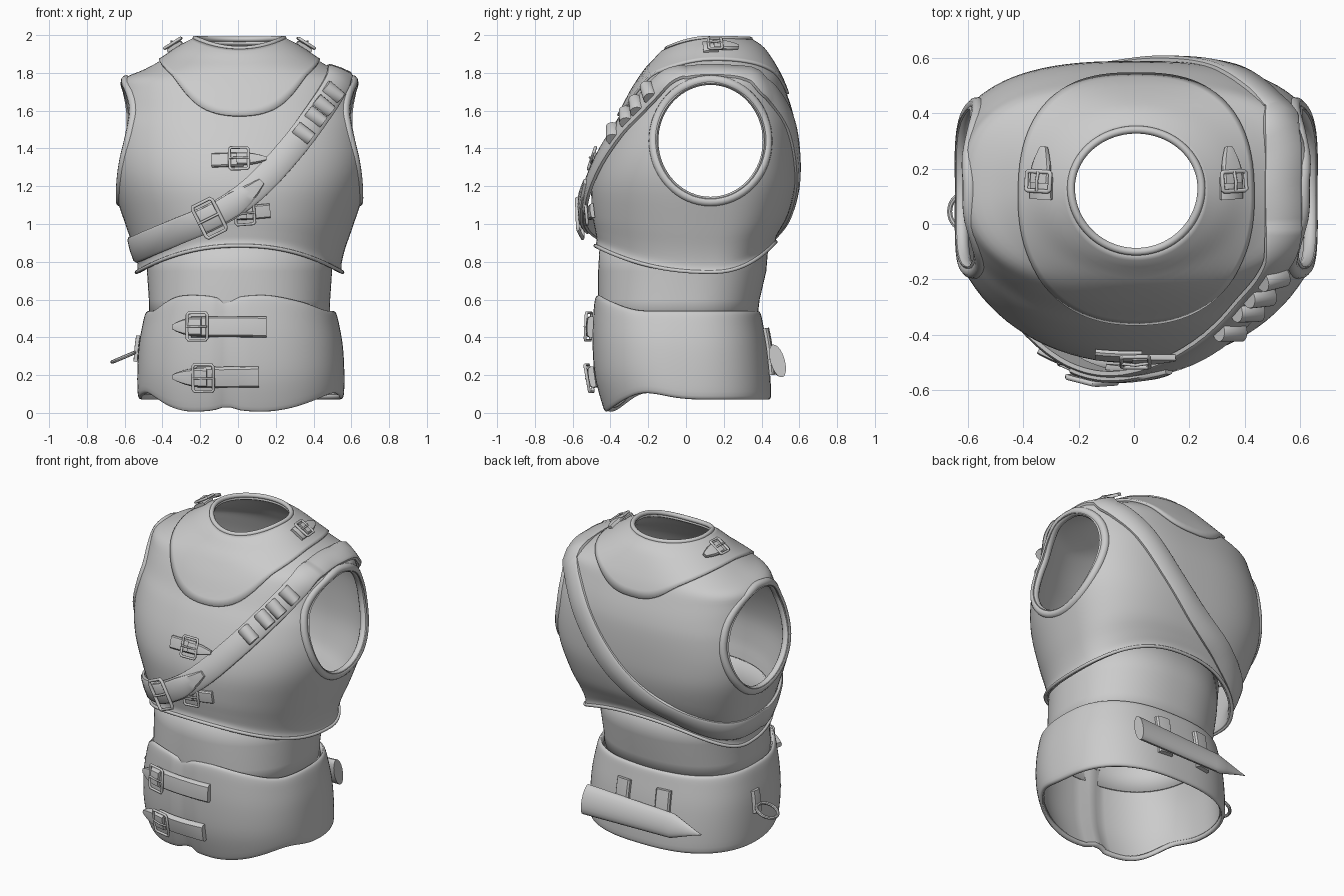
import bpy, bmesh, math
from math import sin, cos, pi, exp
from mathutils import Vector as V
from mathutils.bvhtree import BVHTree

if "Cube" in bpy.data.objects:
    bpy.data.objects.remove(bpy.data.objects["Cube"])

N = 96
PILLOW = [(-1, 0), (-1, .6), (-.82, 1), (0, 1.12), (.82, 1), (1, .6), (1, 0)]
OVAL = [(cos(i*pi/10), sin(i*pi/10)) for i in range(20)]
ARCH = [(cos(i*pi/10), sin(i*pi/10)) for i in range(11)]


def catmull(pts, steps, closed=False):
    n, out = len(pts), []
    g = (lambda i: pts[i % n]) if closed else (lambda i: pts[max(0, min(n-1, i))])
    for i in range(n if closed else n-1):
        for s in range(steps):
            t = s/steps
            out.append([.5*(2*b+(c-a)*t+(2*a-5*b+4*c-d)*t*t+(3*b-a-3*c+d)*t**3)
                        for a, b, c, d in zip(g(i-1), g(i), g(i+1), g(i+2))])
    return out if closed else out+[list(pts[-1])]


def add(name, verts, faces, recalc=False):
    me = bpy.data.meshes.new(name)
    me.from_pydata([tuple(v) for v in verts], [], faces)
    if recalc:
        bm = bmesh.new()
        bm.from_mesh(me)
        bmesh.ops.recalc_face_normals(bm, faces=bm.faces)
        bm.to_mesh(me)
        bm.free()
    ob = bpy.data.objects.new(name, me)
    bpy.context.collection.objects.link(ob)
    smooth(ob)
    return ob


def smooth(ob):
    bpy.ops.object.select_all(action='DESELECT')
    bpy.context.view_layer.objects.active = ob
    ob.select_set(True)
    bpy.ops.object.shade_smooth_by_angle(angle=math.radians(40))


def shell(name, rows, thick):
    """Open tube from stacked rings, thickened inward; returns object and BVH."""
    vs = [p for r in rows for p in r]
    n = len(rows[0])
    fs = [(j*n+i, j*n+(i+1) % n, (j+1)*n+(i+1) % n, (j+1)*n+i)
          for j in range(len(rows)-1) for i in range(n)]
    ob = add(name, vs, fs)
    m = ob.modifiers.new("thickness", 'SOLIDIFY')
    m.thickness, m.offset = thick, -1
    return ob, BVHTree.FromPolygons(vs, fs)


def ring(zs, zf, zb, xh, yf, yb, nf, nb, yc=.13, cx=.008):
    out = []
    for i in range(N):
        c, s = cos(2*pi*i/N), sin(2*pi*i/N)
        n, yh, z2 = (nb, yb-yc, zb) if s > 0 else (nf, yc-yf, zf)
        x = math.copysign(abs(c)**(2/n), c)*xh
        y = math.copysign(abs(s)**(2/n), s)*yh
        out.append(V((cx+x, yc+y, zs+(z2-zs)*s*s)))
    return out


def snap(bvh, pts, off=0., closed=False):
    """Lay a path on a surface; returns (position, normal) frames."""
    hits = [bvh.find_nearest(V(p))[:2] for p in pts]
    ns, n = [h[1] for h in hits], len(pts)
    for _ in range(8):
        ns = [(ns[i-1 if i or closed else 0]+ns[i]+ns[(i+1) % n if closed else min(i+1, n-1)]).normalized()
              for i in range(n)]
    return [(h[0]+m*(off(h[0]) if callable(off) else off), m) for h, m in zip(hits, ns)]


def sweep(name, fr, width, thick, section=PILLOW, closed=False):
    n, k, vs = len(fr), len(section), []
    val = lambda f, t: f(t) if callable(f) else f
    for i, (p, nor) in enumerate(fr):
        a = fr[i-1 if i or closed else 0][0]
        b = fr[(i+1) % n if closed else min(i+1, n-1)][0]
        side = (b-a).normalized().cross(nor).normalized()
        t = i/(n-1)
        vs += [p+side*u*val(width, t)/2+nor*h*val(thick, t) for u, h in section]
    fs = [(i*k+j, i*k+(j+1) % k, (i+1) % n*k+(j+1) % k, (i+1) % n*k+j)
          for i in range(n if closed else n-1) for j in range(k)]
    if not closed:
        fs += [tuple(range(k)), tuple(range((n-1)*k, n*k))]
    return add(name, vs, fs, True)


def tube(name, pts, r, closed=True):
    cu = bpy.data.curves.new(name, 'CURVE')
    cu.dimensions, cu.bevel_depth, cu.bevel_resolution, cu.use_fill_caps = '3D', r, 3, True
    sp = cu.splines.new('POLY')
    sp.points.add(len(pts)-1)
    for q, p in zip(sp.points, pts):
        q.co = (*p, 1)
    sp.use_cyclic_u = closed
    ob = bpy.data.objects.new(name, cu)
    bpy.context.collection.objects.link(ob)
    bpy.ops.object.select_all(action='DESELECT')
    bpy.context.view_layer.objects.active = ob
    ob.select_set(True)
    bpy.ops.object.convert(target='MESH')
    smooth(bpy.context.object)


def buckle(name, p, nor, tan, length, height, r=.008):
    side = tan.cross(nor).normalized()
    tan = nor.cross(side).normalized()
    tube(name+"_frame", [p+tan*u*length/2+side*v*height/2 for u, v in
         [(-1, -.85), (-.85, -1), (.85, -1), (1, -.85), (1, .85), (.85, 1), (-.85, 1), (-1, .85)]], r)
    tube(name+"_prong", [p-tan*length/2+nor*.006, p+nor*.012, p+tan*length*.5+nor*.004], r*.7, False)


def lerp_path(a, b, n=24):
    return [V(a).lerp(V(b), i/n) for i in range(n+1)]


def tip(w, start):
    return lambda t: w if t < start else w*(1-.7*((t-start)/(1-start))**1.5)


def buckle_strap(name, bvh, a, b, w, at, size, off=.004, thick=.02):
    """Short strap from a to a pointed tip at b, with its buckle at fraction `at`."""
    path = lerp_path(a, b)
    base = snap(bvh, path[:int(24*at)+3], off)
    sweep(name+"_strap", base, w, thick)
    tongue = snap(bvh, path[max(0, int(24*at)-1):], off+thick*.6)
    sweep(name+"_tongue", tongue, tip(w*.9, .3), thick)
    p, nor = snap(bvh, path, off+thick*1.5)[int(24*at)]
    buckle(name+"_buckle", p, nor, V(b)-V(a), *size)


# Vest: side z, front z, back z, half width, front y, back y, exponents
vest_rows = catmull([
    (.745, .885, .905, .545, -.48, .475, 2.2, 2.3),
    (.785, .915, .935, .54, -.473, .48, 2.2, 2.3),
    (.87, .96, .98, .56, -.48, .505, 2.2, 2.4),
    (1.0, 1.05, 1.06, .605, -.495, .545, 2.2, 2.6),
    (1.2, 1.2, 1.2, .67, -.50, .58, 2.2, 2.7),
    (1.35, 1.35, 1.35, .69, -.462, .588, 2.25, 2.7),
    (1.5, 1.5, 1.5, .675, -.395, .582, 2.3, 2.7),
    (1.6, 1.6, 1.6, .655, -.337, .563, 2.3, 2.7),
    (1.7, 1.7, 1.7, .635, -.285, .53, 2.3, 2.7),
    (1.77, 1.77, 1.77, .61, -.24, .502, 2.3, 2.7),
    (1.82, 1.82, 1.82, .50, -.205, .475, 2.2, 2.6),
    (1.87, 1.86, 1.87, .41, -.165, .445, 2.1, 2.4),
    (1.93, 1.90, 1.93, .32, -.13, .40, 2, 2.1),
    (1.975, 1.92, 1.97, .235, -.10, .34, 2, 2)], 4)
rows = [ring(*r) for r in vest_rows]
vest, body = shell("vest", rows, .018)
tube("vest_hem", rows[0], .01)
tube("neck_rim", [p+V((0, 0, .008)) for p in rows[-1]], .014)

# Armholes cut through the vest, each with a rolled rim
for sx, label in ((-1, "right"), (1, "left")):
    bpy.ops.mesh.primitive_cylinder_add(vertices=64, radius=1, depth=.6, location=(sx*.75, .13, 1.44),
                                        rotation=(0, pi/2, 0))
    cut = bpy.context.object
    cut.name, cut.scale, cut.hide_render = "armhole_cutter_"+label, (.305, .285, 1), True
    cut.hide_set(True)
    m = vest.modifiers.new("armhole", 'BOOLEAN')
    m.operation, m.solver, m.object = 'DIFFERENCE', 'EXACT', cut
    rim = []
    for i in range(64):
        a = 2*pi*i/64
        o = V((sx*2, .13+.302*cos(a), 1.44+.322*sin(a)))
        rim.append(body.ray_cast(o, V((-sx, 0, 0)))[0]-V((sx*.016, 0, 0)))
    tube("armhole_rim_"+label, rim, .026)

# Shoulder yoke lying over the vest
yoke = []
for j in range(13):
    t, row = j/12, []
    for i in range(N):
        c, s = cos(2*pi*i/N), sin(2*pi*i/N)
        e = 2/(2.6 if s > 0 else 2.25)
        o = V((.008+math.copysign(abs(c)**e, c)*.42, .09+math.copysign(abs(s)**e, s)*.445, 3))
        q = V((.008+c*.238, .12+s*.223, 3))
        h = body.ray_cast(o.lerp(q, t), V((0, 0, -1)))
        row.append(h[0]+h[1]*.013)
    yoke.append(row)
shell("yoke", yoke, .016)

# Waist lining
shell("waist", [ring(z, z, z, xh, yf, yb, nf, 2.3, 0, .008) for z, xh, yf, yb, nf in
                ((.48, .48, -.465, .375, 2.4), (.6, .48, -.465, .39, 2.3),
                 (.75, .49, -.465, .425, 2.15), (.93, .50, -.455, .44, 2))], .012)

# Wide belt with two front lobes meeting at a seam
belt_prof = catmull([(0, .525, -.425, .435), (.04, .545, -.44, .45), (.3, .548, -.482, .445), (.6, .54, -.495, .43),
                     (.85, .52, -.49, .408), (.97, .505, -.482, .395), (1, .49, -.468, .38)], 4)
belt_rows = []
for v, xh, yf, yb in belt_prof:
    row = ring(0, 0, 0, xh, yf, yb, 2.4, 2.5, -.02, .015)
    for p in row:
        f = max(0, min(1, (-p.y-.2)/.2))
        f = f*f*(3-2*f)
        u = abs(p.x+.06)
        lobe = f*exp(-(max(0, u-.17)/.3)**2)*(1-.5*exp(-u/.05))
        edge = .07+.035*exp(-((p.y+.22)/.15)**2)
        lo, hi = edge+(.005-edge)*lobe, .54+.085*lobe
        p.z = lo+(hi-lo)*v
    belt_rows.append(row)
belt_ob, belt = shell("belt", belt_rows, .03)
for q in belt_ob.data.vertices:
    if q.co.y < -.1:
        q.co.y += .025*exp(-((q.co.x+.06)/.03)**2)

# Belt straps and vest clasps
for z, x0, at, lab in ((.455, .15, .71, "upper"), (.19, .11, .66, "lower")):
    buckle_strap("belt_"+lab, belt, (x0, -.5, z), (-.35, -.46, z), .11, at, (.11, .145), thick=.03)
buckle_strap("clasp_upper", body, (-.14, -.48, 1.34), (.15, -.48, 1.345), .075, .5, (.1, .12))
buckle_strap("clasp_lower", body, (.17, -.5, 1.07), (-.1, -.5, 1.05), .075, .5, (.1, .12))
for sx, lab in ((-1, "right"), (1, "left")):
    buckle_strap("shoulder_"+lab, body, (.008+sx*.34, .09, 1.93), (.008+sx*.335, .28, 1.94), .09, .36,
                 (.07, .1), .014, .018)

# Baldric looping over the left shoulder and around the right hip
ctrl = [(-.54, -.15, .87), (-.3, -.42, .97), (-.1, -.5, 1.06), (.1, -.48, 1.2), (.3, -.38, 1.42),
        (.45, -.22, 1.63), (.53, -.05, 1.78), (.54, .13, 1.82), (.51, .32, 1.74), (.38, .5, 1.56),
        (.2, .58, 1.32), (0, .57, 1.13), (-.25, .52, .98), (-.45, .38, .9), (-.57, .13, .86)]
path = catmull(ctrl, 10, True)
lift = lambda p: (-.006 if p.y > 0 else .002+.035*exp(-((p.x+.12)**2+(p.z-1.05)**2)/.05))
sweep("baldric", snap(body, path, lift, True), .14, .026, closed=True)
sweep("baldric_tongue", snap(body, path[15:32], lambda p: lift(p)+.022), tip(.125, .55), .02)
over = snap(body, path, lambda p: lift(p)+.046, True)
p, nor = over[18]
buckle("baldric_buckle", p, nor, over[20][0]-over[16][0], .12, .185, .01)

# Cartridge loops arched across the baldric
for k, i in enumerate((42, 46, 49, 53)):
    p, nor = over[i]
    p = p-nor*.024
    side = (over[i+1][0]-over[i-1][0]).normalized().cross(nor).normalized()
    sweep("cartridge_loop_%d" % k, [(p+side*s*.052, nor) for s in (-1, -.9, 0, .9, 1)],
          lambda t: .078 if .1 < t < .9 else .07, .042, ARCH)

# Scabbard across the lower back with two hanging loops
scab = [(V((.37-.81*i/20, .485-.01*i/20, .275-.015*i/20)), V((.05, 1, .3)).normalized()) for i in range(21)]
size = lambda t: 1-.25*t if t < .75 else .8125*max(.04, 1-(t-.75)/.25)
sweep("scabbard", scab, lambda t: .18*size(t), lambda t: .038*size(t), OVAL)
for k, x in enumerate((.14, -.14)):
    sweep("scabbard_loop_%d" % k, snap(belt, lerp_path((x, .45, .2), (x, .43, .45), 8), .004), .095, .025)

# Hip ring with its tab
sweep("ring_tab", snap(belt, lerp_path((-.53, .05, .27), (-.53, .05, .41), 8), .002), .06, .02)
bpy.ops.mesh.primitive_torus_add(major_radius=.065, minor_radius=.01, major_segments=32, minor_segments=8,
                                 location=(-.605, .045, .295), rotation=(0, -.4, 0))
bpy.context.object.name = "hip_ring"
smooth(bpy.context.object)
